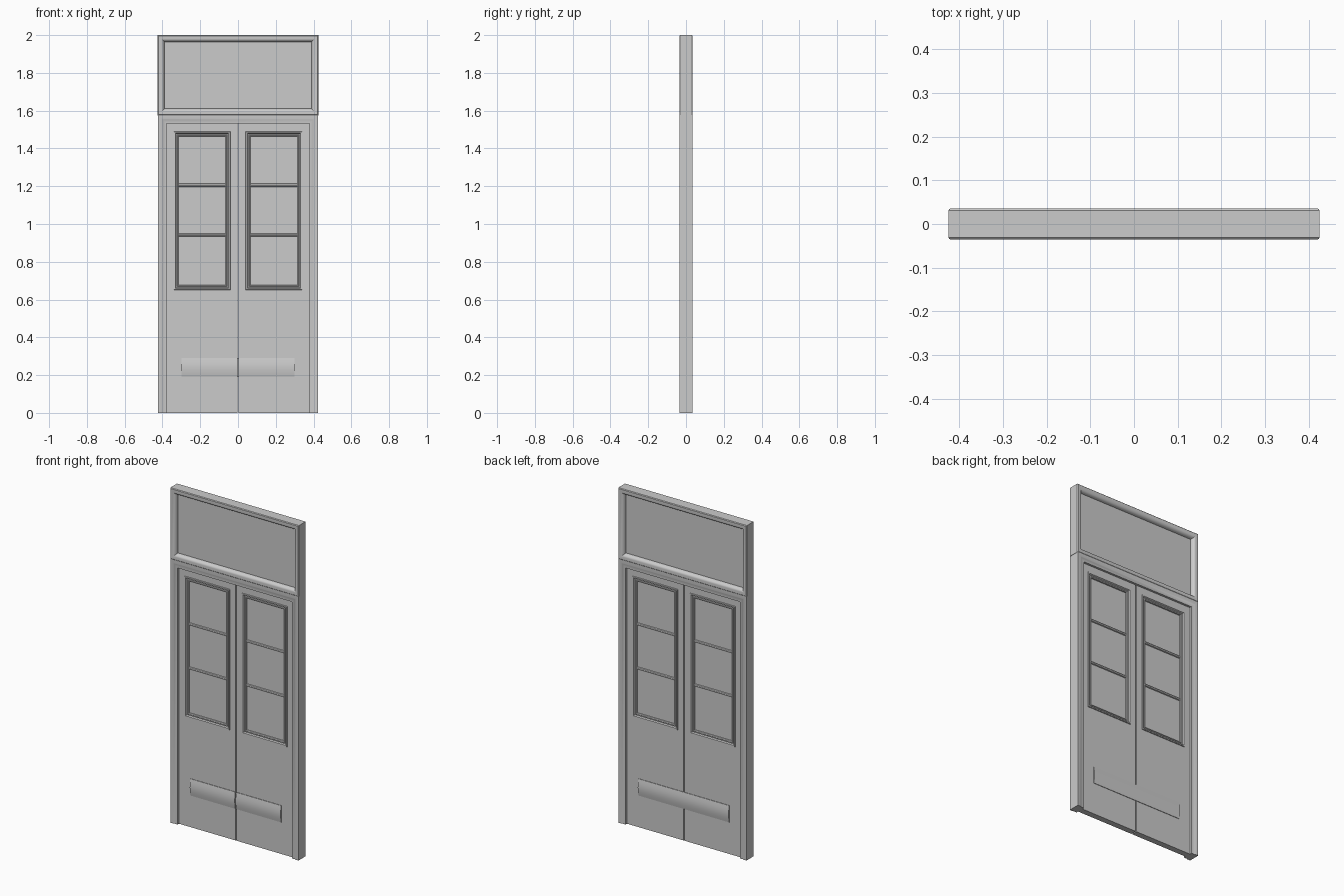
import bpy, bmesh, math

if "Cube" in bpy.data.objects:
    bpy.data.objects.remove(bpy.data.objects["Cube"])


def finish(name, bm, angle=35):
    bmesh.ops.recalc_face_normals(bm, faces=bm.faces)
    me = bpy.data.meshes.new(name)
    bm.to_mesh(me)
    bm.free()
    ob = bpy.data.objects.new(name, me)
    bpy.context.collection.objects.link(ob)
    bpy.ops.object.select_all(action='DESELECT')
    ob.select_set(True)
    bpy.context.view_layer.objects.active = ob
    bpy.ops.object.shade_smooth_by_angle(angle=math.radians(angle))
    return ob


def rings(name, loops, open_bottom=False):
    """Mitred frame through a closed series of rectangles (x0, x1, z0, z1, y)."""
    bm = bmesh.new()
    vs = [[bm.verts.new(p) for p in ((a, y, c), (a, y, d), (b, y, d), (b, y, c))]
          for a, b, c, d, y in loops]
    n = len(vs)
    for i in range(n):
        p, q = vs[i], vs[(i + 1) % n]
        for k in range(3 if open_bottom else 4):
            m = (k + 1) % 4
            bm.faces.new((p[k], p[m], q[m], q[k]))
    if open_bottom:
        for k in (0, 3):
            bm.faces.new([v[k] for v in vs])
    return finish(name, bm)


def moulding(name, x0, x1, z0, z1, profile, open_bottom=False):
    """Frame from a front/back symmetric profile of (inset, half depth)."""
    full = [(i, -y) for i, y in profile] + [(i, y) for i, y in reversed(profile)]
    return rings(name, [(x0 + i, x1 - i, z0 if open_bottom else z0 + i, z1 - i, y)
                        for i, y in full], open_bottom)


def extrude_x(name, x0, x1, section):
    bm = bmesh.new()
    a, b = ([bm.verts.new((x, y, z)) for y, z in section] for x in (x0, x1))
    n = len(section)
    for i in range(n):
        j = (i + 1) % n
        bm.faces.new((a[i], a[j], b[j], b[i]))
    bm.faces.new(a)
    bm.faces.new(b)
    return finish(name, bm)


def slab(name, x0, x1, z0, z1, h):
    return extrude_x(name, x0, x1, [(-h, z0), (h, z0), (h, z1), (-h, z1)])


# transom light above the doors
moulding("transom_frame", -.425, .425, 1.575, 2.0,
         [(0, .031), (.004, .035), (.02, .035), (.028, .031), (.034, .022), (.036, .009)])
slab("transom_panel", -.391, .391, 1.609, 1.966, .01)

# door casing: two jambs and a head, open at the floor
moulding("door_casing", -.423, .423, 0, 1.577,
         [(0, .034), (.02, .034), (.025, .031), (.045, .031), (.045, .012)], True)

D = .018  # half thickness of the leaves
for side, s in (("left", -1), ("right", 1)):
    def span(a, b):
        return (a, b) if s > 0 else (-b, -a)

    # leaf with window opening
    o, h = span(.003, .38), span(.048, .332)
    rings(side + "_leaf", [(*o, 0, 1.534, -D), (*h, .66, 1.48, -D),
                           (*h, .66, 1.48, D), (*o, 0, 1.534, D)])
    # stepped window moulding
    w = span(.04, .34)
    moulding(side + "_window_moulding", *w, .65, 1.49,
             [(0, .017), (.002, .023), (.009, .023), (.013, .015),
              (.018, .015), (.021, .018), (.025, .014), (.026, .005)])
    # panes
    p = span(.058, .322)
    slab(side + "_window_pane", *p, .668, 1.472, .007)
    # glazing bars
    for i, z in enumerate((.942, 1.205)):
        sec = [(-.006, z - .009), (-.013, z - .006), (-.015, z), (-.013, z + .006), (-.006, z + .009)]
        sec += [(-y, q) for y, q in reversed(sec)]
        extrude_x(f"{side}_glazing_bar_{i + 1}", *p, sec)
    # gently bulged kick plate, front and back
    arc = [(D - .002, .19)] + [(D + .003 + .006 * math.sin(math.pi * i / 8), .19 + .1 * i / 8)
                               for i in range(9)] + [(D - .002, .29)]
    k = span(.003, .3)
    extrude_x(side + "_kick_plate_front", *k, [(-y, z) for y, z in arc])
    extrude_x(side + "_kick_plate_back", *span(0, .3), arc)
